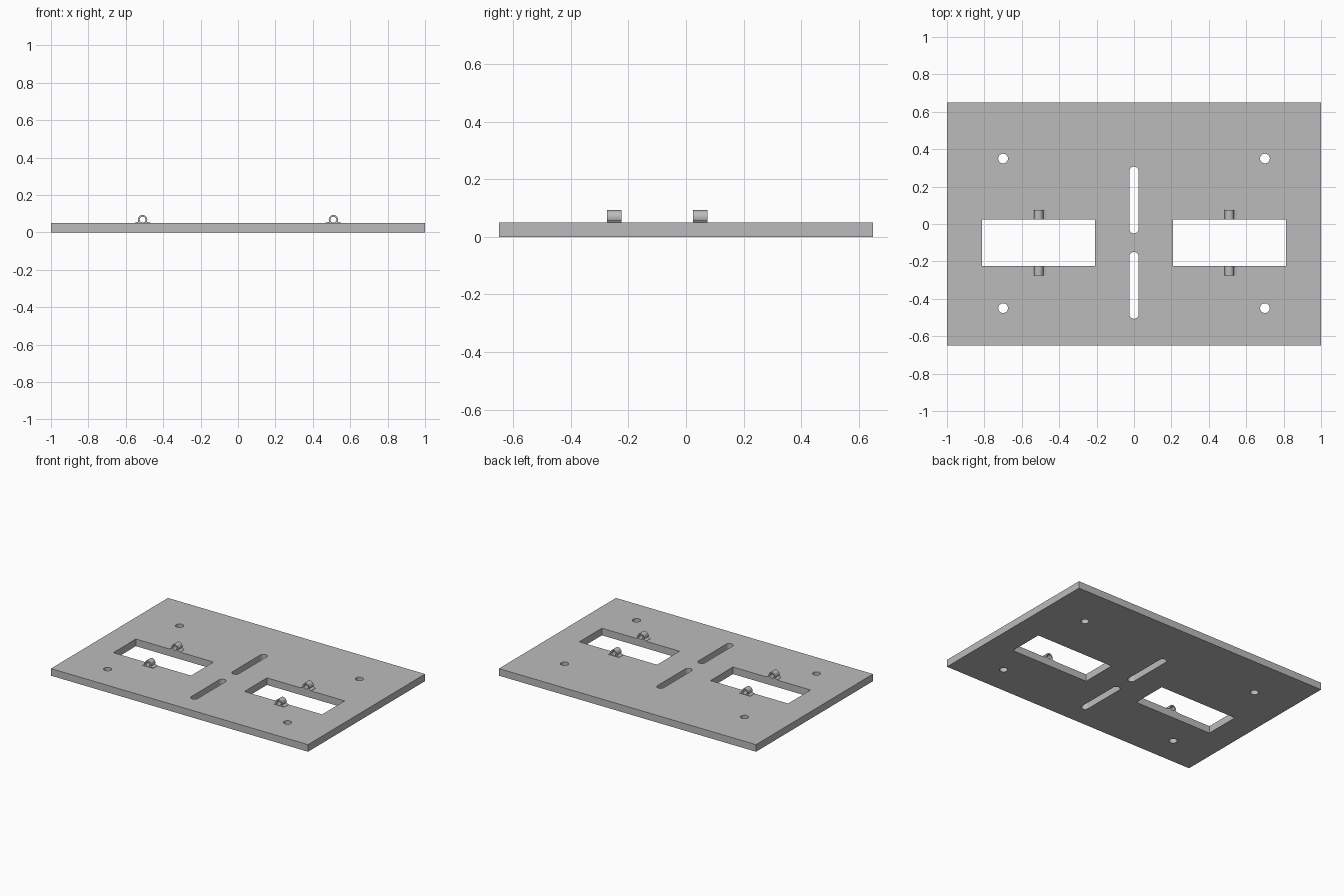
import bpy
from math import sin, cos, pi, radians
from mathutils import Matrix

cube = bpy.data.objects.get("Cube")
if cube:
    bpy.data.objects.remove(cube, do_unlink=True)

grey = bpy.data.materials.new("plain grey")
grey.use_nodes = True
colour = (0.5, 0.5, 0.5, 1)
grey.diffuse_color = colour
grey.node_tree.nodes["Principled BSDF"].inputs["Base Color"].default_value = colour


def arc(cx, cy, r, start, end, steps):
    angles = [radians(start + (end - start) * i / steps) for i in range(steps + 1)]
    return [(cx + r * cos(a), cy + r * sin(a)) for a in angles]


def circle(cx, cy, r, steps=24):
    return arc(cx, cy, r, 0, 360, steps)[:-1]


def rectangle(x0, x1, y0, y1):
    return [(x0, y0), (x1, y0), (x1, y1), (x0, y1)]


def slot(cx, y0, y1, r):
    return arc(cx, y1 - r, r, 0, 180, 12) + arc(cx, y0 + r, r, 180, 360, 12)


def extrude_outlines(name, outlines, depth, matrix):
    """Fill the first outline, leave the others as holes, and give it depth."""
    curve = bpy.data.curves.new(name + " outline", "CURVE")
    curve.dimensions = "2D"
    curve.fill_mode = "BOTH"
    curve.extrude = depth / 2
    for outline in outlines:
        spline = curve.splines.new("POLY")
        spline.points.add(len(outline) - 1)
        for point, (x, y) in zip(spline.points, outline):
            point.co = (x, y, 0, 1)
        spline.use_cyclic_u = True
    obj = bpy.data.objects.new(name, curve)
    bpy.context.collection.objects.link(obj)
    obj.matrix_world = matrix
    bpy.ops.object.select_all(action="DESELECT")
    obj.select_set(True)
    bpy.context.view_layer.objects.active = obj
    bpy.ops.object.convert(target="MESH")
    obj = bpy.context.object
    # weld the caps to the walls
    bpy.ops.object.mode_set(mode="EDIT")
    bpy.ops.mesh.select_all(action="SELECT")
    bpy.ops.mesh.remove_doubles(threshold=0.0001)
    bpy.ops.mesh.normals_make_consistent(inside=False)
    bpy.ops.object.mode_set(mode="OBJECT")
    bpy.ops.object.shade_smooth_by_angle(angle=radians(30))
    obj.data.materials.clear()
    obj.data.materials.append(grey)
    return obj


# Base plate with two windows, two slots and four screw holes
thickness = 0.05
outlines = [rectangle(-1, 1, -0.65, 0.65),
            slot(0, -0.05, 0.307, 0.025), slot(0, -0.507, -0.15, 0.025)]
for side in (-1, 1):
    outlines.append(rectangle(side * 0.51 - 0.302, side * 0.51 + 0.302, -0.225, 0.025))
    outlines += [circle(side * 0.7, y, 0.026) for y in (0.35, -0.45)]
extrude_outlines("base_plate", outlines, thickness,
                 Matrix.Translation((0, 0, thickness / 2)))

# Hinge loops with small flared feet, front and back of each window
loop_z = 0.018
loop = ([(-0.042, -0.001), (0.042, -0.001), (0.042, 0.002), (0.03, 0.005)]
        + arc(0, loop_z, 0.025, -25, 205, 20) + [(-0.03, 0.005), (-0.042, 0.002)])
bore = circle(0, loop_z, 0.016)
for side, label in ((1, "left"), (-1, "right")):
    for y, end in ((-0.25, "front"), (0.05, "back")):
        place = Matrix.Translation((side * 0.51, y, thickness)) @ Matrix.Rotation(pi / 2, 4, "X")
        extrude_outlines(f"{label}_{end}_hinge_loop", [loop, bore], 0.05, place)
